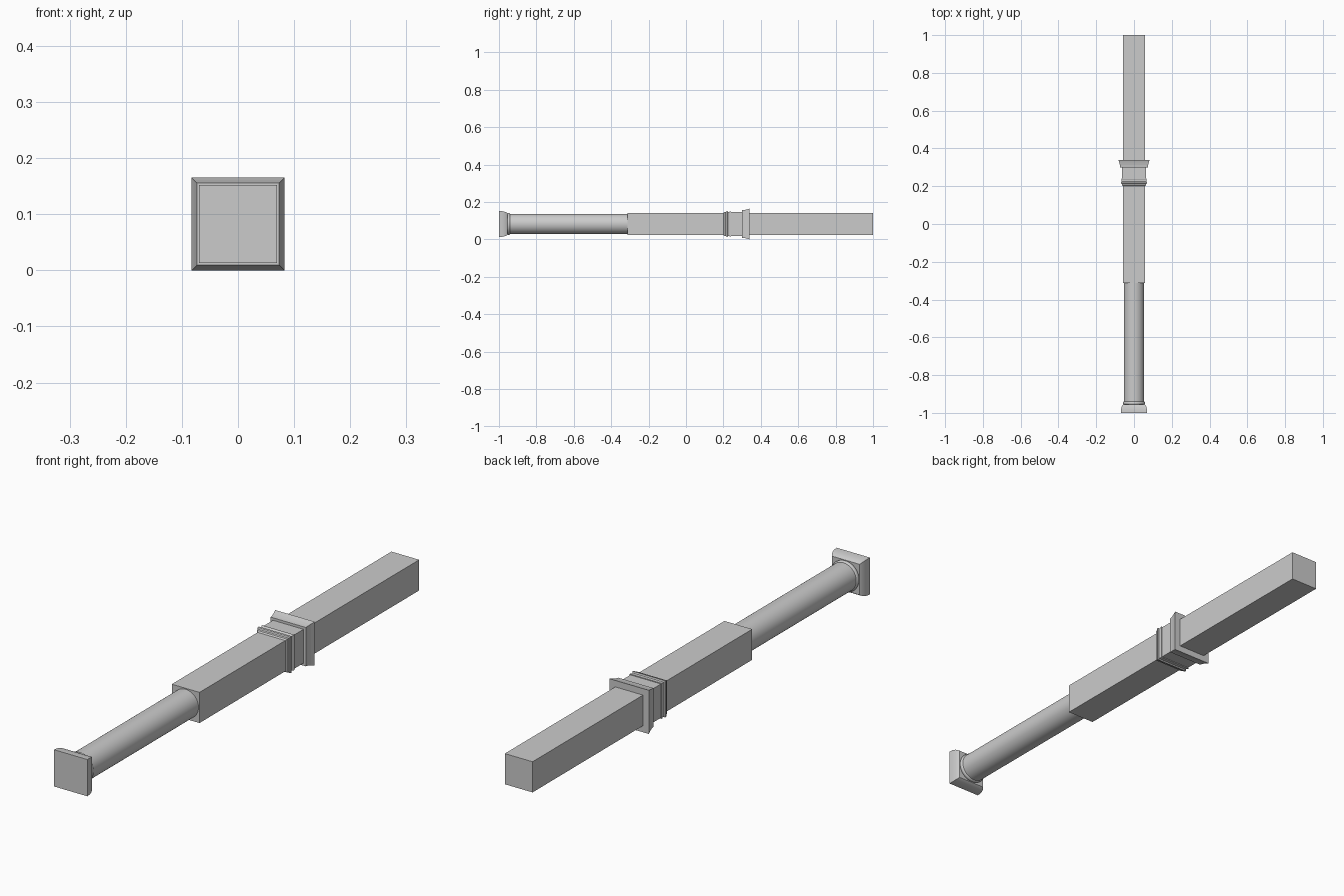
import bpy, bmesh, math

if "Cube" in bpy.data.objects:
    bpy.data.objects.remove(bpy.data.objects["Cube"])

CZ = 0.0825  # height of the long axis


def loft(name, profile, sides, smooth=False):
    """Sweep (y, half width) profile points around the long axis."""
    bm = bmesh.new()
    square = sides == 4
    scale = math.sqrt(2) if square else 1.0
    offset = math.pi / 4 if square else 0.0
    rings = []
    for y, r in profile:
        ring = []
        for i in range(sides):
            a = offset + 2 * math.pi * i / sides
            ring.append(bm.verts.new((r * scale * math.cos(a), y, CZ + r * scale * math.sin(a))))
        rings.append(ring)
    for lo, hi in zip(rings, rings[1:]):
        for i in range(sides):
            j = (i + 1) % sides
            bm.faces.new((lo[i], lo[j], hi[j], hi[i]))
    bm.faces.new(rings[0])
    bm.faces.new(rings[-1])
    bmesh.ops.recalc_face_normals(bm, faces=bm.faces)
    mesh = bpy.data.meshes.new(name)
    bm.to_mesh(mesh)
    bm.free()
    obj = bpy.data.objects.new(name, mesh)
    bpy.context.collection.objects.link(obj)
    if smooth:
        bpy.context.view_layer.objects.active = obj
        obj.select_set(True)
        bpy.ops.object.shade_smooth_by_angle(angle=math.radians(35))
        obj.select_set(False)
    return obj


# Square post
loft("square_post", [(-0.313, 0.058), (1.0, 0.058)], 4)

# Round shaft
loft("round_shaft", [(-0.96, 0.054), (-0.313, 0.054)], 48, True)

# Rounded bead where the shaft meets the end plate
bead = [(-0.948 + 0.008 * math.sin(t), 0.0525 + 0.006 * math.cos(t))
        for t in [math.pi * (k / 8 - 0.5) for k in range(9)]]
loft("shaft_bead", bead, 48, True)

# Square end plate with a softly curved shoulder
loft("end_plate", [(-1.0, 0.0695), (-0.985, 0.069), (-0.972, 0.0665),
                   (-0.962, 0.063), (-0.955, 0.058)], 4, True)

# Moulded square collar: two thin ridges, a plain block and a flared rim
loft("collar_moulding", [(0.200, 0.058), (0.204, 0.063), (0.212, 0.064), (0.215, 0.068),
                         (0.222, 0.069), (0.225, 0.065), (0.232, 0.065), (0.235, 0.067),
                         (0.241, 0.067), (0.241, 0.058)], 4)
loft("collar_block", [(0.241, 0.064), (0.305, 0.064)], 4)
loft("collar_rim", [(0.300, 0.0735), (0.312, 0.075), (0.325, 0.078), (0.340, 0.0825)], 4)
